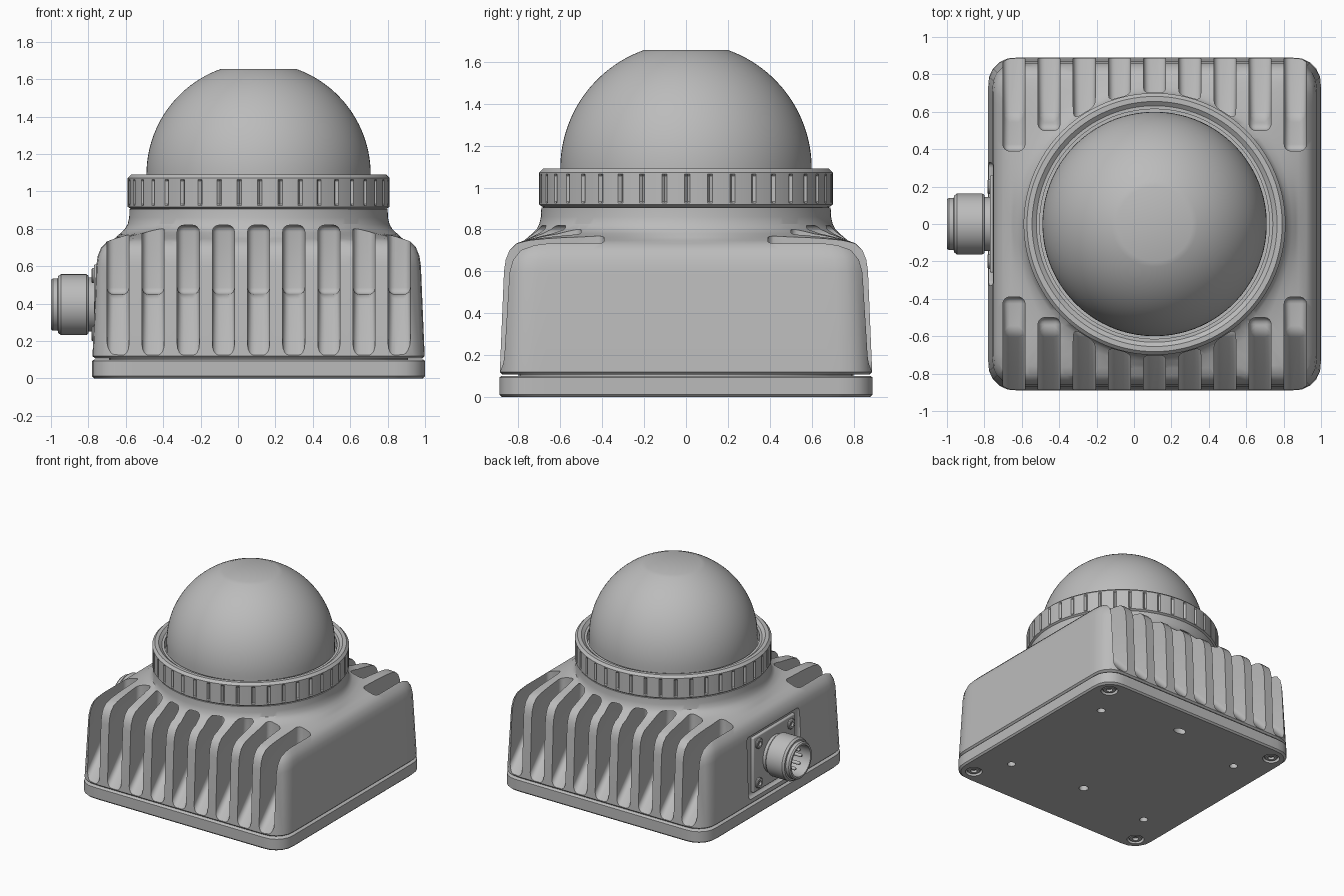
import bpy, bmesh, math
from mathutils import Matrix, Vector

if "Cube" in bpy.data.objects:
    bpy.data.objects.remove(bpy.data.objects["Cube"], do_unlink=True)

CX = 0.11          # centre of housing along x
PITCH = 0.188      # distance between cooling slots

grey = bpy.data.materials.new("satin grey")
grey.use_nodes = True
grey.diffuse_color = (0.5, 0.5, 0.5, 1)
grey.node_tree.nodes["Principled BSDF"].inputs["Base Color"].default_value = (0.5, 0.5, 0.5, 1)


def make(name, bm, matrix=Matrix()):
    bmesh.ops.transform(bm, matrix=matrix, verts=bm.verts)
    bmesh.ops.recalc_face_normals(bm, faces=bm.faces)
    mesh = bpy.data.meshes.new(name)
    bm.to_mesh(mesh)
    bm.free()
    mesh.materials.append(grey)
    ob = bpy.data.objects.new(name, mesh)
    bpy.context.collection.objects.link(ob)
    return ob


def smooth(ob, angle=32):
    bpy.ops.object.select_all(action='DESELECT')
    ob.select_set(True)
    bpy.context.view_layer.objects.active = ob
    bpy.ops.object.shade_smooth_by_angle(angle=math.radians(angle))


def cut(ob, cutter):
    cutter.hide_render = True
    mod = ob.modifiers.new("cut", 'BOOLEAN')
    mod.operation = 'DIFFERENCE'
    mod.solver = 'EXACT'
    mod.object = cutter
    bpy.context.view_layer.objects.active = ob
    bpy.ops.object.modifier_apply(modifier=mod.name)
    bpy.data.objects.remove(cutter, do_unlink=True)


def square_radius(a, h, c=0.14):
    """Polar radius of a rounded square with half width h."""
    dx, dy = abs(math.cos(a)), abs(math.sin(a))
    t, k = h / max(dx, dy), h - c
    if t * min(dx, dy) > k:
        b = k * (dx + dy)
        t = b + math.sqrt(max(0, b * b - 2 * k * k + c * c))
    return t


def loft(rings, n, radius):
    """Stack closed rings; each ring is a tuple ending in its height."""
    bm = bmesh.new()
    rows = []
    for ring in rings:
        row = []
        for i in range(n):
            a = 2 * math.pi * (i + 0.5) / n
            r = radius(i, a, ring)
            row.append(bm.verts.new((r * math.cos(a), r * math.sin(a), ring[-1])))
        rows.append(row)
    for lo, hi in zip(rows, rows[1:]):
        for i in range(n):
            j = (i + 1) % n
            bm.faces.new((lo[i], lo[j], hi[j], hi[i]))
    bm.faces.new(rows[0])
    bm.faces.new(rows[-1])
    return bm


def turned(name, rings, n=64, matrix=Matrix()):
    ob = make(name, loft(rings, n, lambda i, a, ring: ring[0]), matrix)
    smooth(ob)
    return ob


def box(name, centre, size, bevel=0.0):
    bm = bmesh.new()
    bmesh.ops.create_cube(bm, size=1, matrix=Matrix.Diagonal((*size, 1)))
    if bevel:
        bmesh.ops.bevel(bm, geom=bm.edges[:], offset=bevel, segments=3, profile=0.5, affect='EDGES')
    return make(name, bm, Matrix.Translation(centre))


def body_radius(i, a, ring):
    h, blend, z = ring
    return square_radius(a, h) * (1 - blend) + h * blend


mid = Matrix.Translation((CX, 0, 0))

# Housing: rounded square flowing into a round neck
body = make("housing", loft([
    (0.875, 0, 0.108), (0.888, 0, 0.12), (0.868, 0, 0.60), (0.860, 0, 0.655),
    (0.842, 0, 0.70), (0.81, 0, 0.733), (0.77, 0.03, 0.748), (0.755, 0.4, 0.763),
    (0.735, 0.75, 0.78), (0.715, 0.95, 0.80), (0.70, 1, 0.825), (0.692, 1, 0.86),
    (0.69, 1, 0.905)], 160, body_radius), mid)


# Cooling slots with sloping floors on the front and back
def slot_cutter(i, side):
    k = abs(i)
    inner = {4: 0.39, 3: 0.50}.get(k, 0.52)
    top = 0.95 if k == 4 else 0.84 if k == 3 else 0.82
    profile = [(1.1, -0.10), (0.58, 0.45), (inner, 0.45), (inner, top), (1.1, top)]
    bm = bmesh.new()
    face = bm.faces.new([bm.verts.new((-0.059, y * side, z)) for y, z in profile])
    new = bmesh.ops.extrude_face_region(bm, geom=[face])["geom"]
    bmesh.ops.translate(bm, vec=(0.118, 0, 0), verts=[v for v in new if isinstance(v, bmesh.types.BMVert)])
    bmesh.ops.recalc_face_normals(bm, faces=bm.faces)
    bmesh.ops.bevel(bm, geom=bm.edges[:], offset=0.036, segments=4, profile=0.5, affect='EDGES')
    return make("slot_cutter", bm, Matrix.Translation((CX + i * PITCH, 0, 0)))


for side in (-1, 1):
    for i in range(-4, 5):
        cut(body, slot_cutter(i, side))

# Recess for the connector flange
cut(body, box("recess_cutter", (-0.80, 0, 0.395), (0.11, 0.66, 0.49), 0.03))
smooth(body)

# Base plate with countersinks and mounting holes
base = make("base_plate", loft([
    (0.878, 0, 0), (0.89, 0, 0.012), (0.89, 0, 0.094), (0.878, 0, 0.102)], 160, body_radius), mid)


def hole(x, y, r, depth, stretch=1):
    bm = loft([(r, -0.05), (r, depth)], 24, lambda i, a, ring: ring[0])
    m = Matrix.Translation((CX + x, y, 0)) @ Matrix.Diagonal((stretch, 1, 1, 1))
    cut(base, make("hole_cutter", bm, m))


corners = [(sx, sy) for sx in (-1, 1) for sy in (-1, 1)]
for sx, sy in corners:
    hole(sx * 0.77, sy * 0.77, 0.062, 0.03)
    hole(sx * 0.63, sy * 0.51, 0.03, 0.07)
hole(0, -0.44, 0.034, 0.07)
hole(0, 0.65, 0.032, 0.07, 1.6)
smooth(base)
turned("gasket", [(0.8, 0.09), (0.8, 0.12)], 64, mid)

# Screw heads under the base, with a socket
for sx, sy in corners:
    turned("base_screw", [(0.05, 0.04), (0.05, 0.012), (0.044, 0.006), (0.024, 0.006), (0.024, 0.025)],
           24, Matrix.Translation((CX + sx * 0.77, sy * 0.77, 0)))


# Knurled clamping ring
def ring_radius(i, a, ring):
    r, notched, z = ring
    return r - (0.014 if notched and i % 9 == 0 else 0)


clamp = make("clamp_ring", loft([
    (0.66, 0, 0.895), (0.685, 0, 0.908), (0.70, 0, 0.918), (0.70, 0, 0.926), (0.70, 1, 0.934),
    (0.70, 1, 1.056), (0.70, 0, 1.064), (0.70, 0, 1.072), (0.682, 0, 1.09), (0.655, 0, 1.09),
    (0.632, 0, 1.072), (0.614, 0, 1.072), (0.614, 0, 1.0)], 360, ring_radius), mid)
smooth(clamp)

# Dome with a flat top
RD, ZD = 0.6, 1.09
tip = math.acos(0.2 / RD)
dome = [(RD, 0.99)] + [(RD * math.cos(tip * i / 24), ZD + RD * math.sin(tip * i / 24)) for i in range(25)]
turned("dome", dome, 96, mid)

# Side connector: flange, screws, threaded barrel and pins
out = Matrix.Translation((0, 0, 0.395)) @ Matrix.Rotation(-math.pi / 2, 4, 'Y')
smooth(box("connector_flange", (-0.755, 0, 0.395), (0.03, 0.52, 0.43), 0.008))
for sy, sz in corners:
    turned("flange_screw", [(0.04, 0.75), (0.04, 0.778), (0.034, 0.784), (0.018, 0.784), (0.018, 0.77)],
           20, Matrix.Translation((0, sy * 0.2, sz * 0.155)) @ out)
turned("connector_barrel", [
    (0.145, 0.74), (0.145, 0.80), (0.155, 0.80), (0.163, 0.81), (0.163, 0.947), (0.152, 0.962),
    (0.14, 0.964), (0.14, 0.99), (0.132, 1.0), (0.118, 1.0), (0.118, 0.84)], 48, out)
for i in range(8):
    a = 2 * math.pi * i / 8
    turned("connector_pin", [(0.013, 0.83), (0.013, 0.945), (0.007, 0.955)], 12,
           out @ Matrix.Translation((0.075 * math.cos(a), 0.075 * math.sin(a), 0)))
